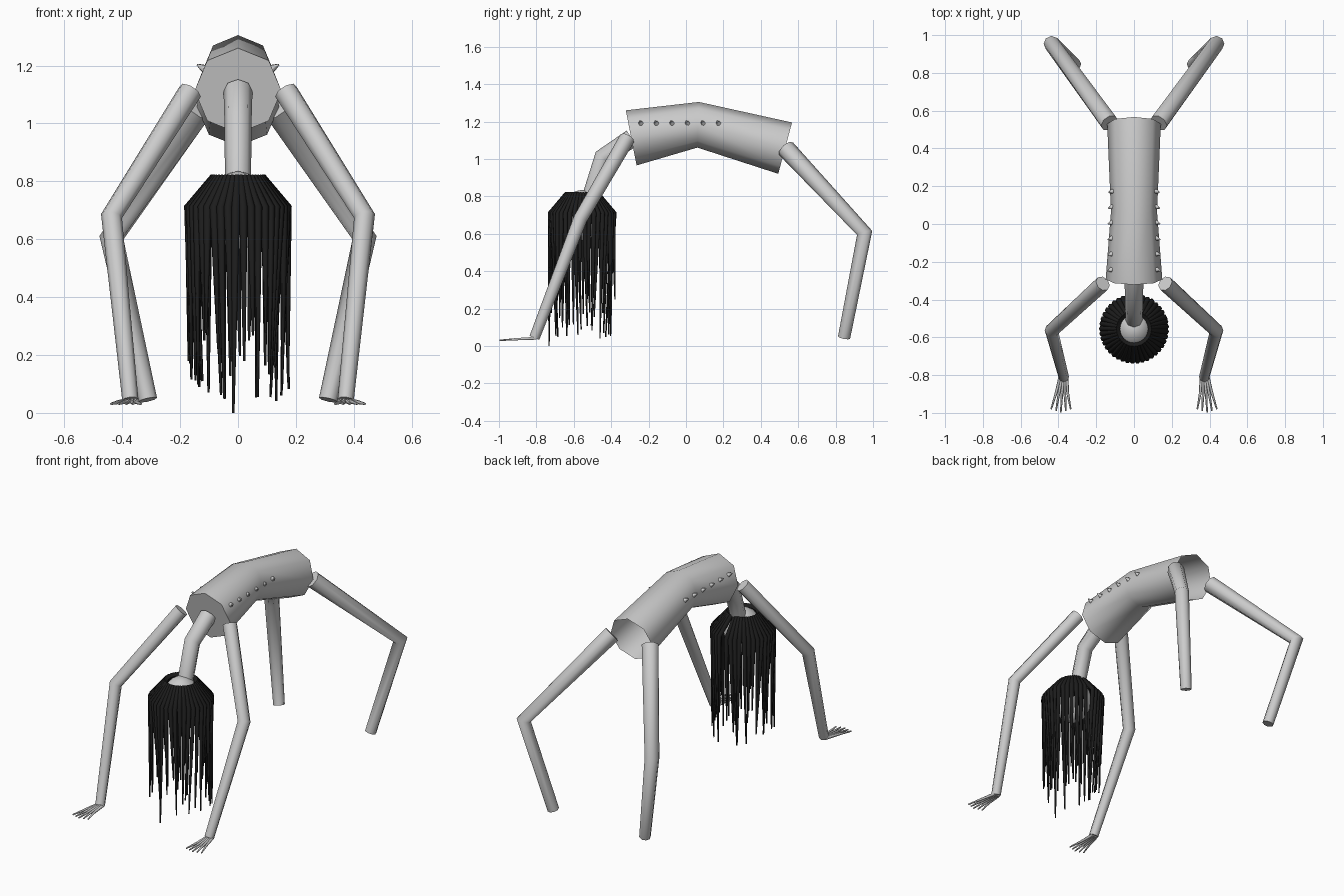
import bpy, bmesh, math, random
from mathutils import Vector, Matrix

if "Cube" in bpy.data.objects:
    bpy.data.objects.remove(bpy.data.objects["Cube"])

random.seed(7)
dark = bpy.data.materials.new("hair_black")
dark.diffuse_color = (0.012, 0.012, 0.012, 1)
dark.use_nodes = True
dark.node_tree.nodes["Principled BSDF"].inputs["Base Color"].default_value = dark.diffuse_color


def finish(bm, name, mat=None):
    me = bpy.data.meshes.new(name)
    bm.to_mesh(me)
    bm.free()
    for p in me.polygons:
        p.use_smooth = True
    me.set_sharp_from_angle(angle=math.radians(62))
    ob = bpy.data.objects.new(name, me)
    bpy.context.collection.objects.link(ob)
    if mat:
        me.materials.append(mat)
    return ob


def tube(bm, pts, radii, sides=8, cap_start=True, cap_end=True):
    """Tapered tube along a short polyline, mitred at its joints."""
    pts = [Vector(p) for p in pts]
    rings = []
    for i, p in enumerate(pts):
        a = (p - pts[i - 1]).normalized() if i else Vector()
        b = (pts[i + 1] - p).normalized() if i < len(pts) - 1 else Vector()
        t = (a + b).normalized()
        ref = Vector((1, 0, 0))
        u = (ref - t * ref.dot(t)).normalized()
        v = t.cross(u)
        rings.append([bm.verts.new(p + radii[i] * (u * math.cos(w) + v * math.sin(w)))
                      for w in (2 * math.pi * k / sides for k in range(sides))])
    for r, s in zip(rings, rings[1:]):
        for k in range(sides):
            n = (k + 1) % sides
            bm.faces.new((r[k], r[n], s[n], s[k]))
    if cap_start:
        bm.faces.new(rings[0][::-1])
    if cap_end:
        bm.faces.new(rings[-1])


# Arched torso, open at the rear
bm = bmesh.new()
tube(bm, [(0, -0.293, 1.113), (0, 0.065, 1.183), (0, 0.53, 1.058)],
     [0.15, 0.122, 0.142], cap_end=False)
finish(bm, "torso")

# Bent neck
bm = bmesh.new()
tube(bm, [(0, -0.29, 1.11), (0, -0.445, 1.01), (0, -0.51, 0.80)], [0.05, 0.047, 0.045])
finish(bm, "neck")

# Hanging head
bm = bmesh.new()
bmesh.ops.create_uvsphere(bm, u_segments=16, v_segments=10, radius=1,
                          matrix=Matrix.Translation((0, -0.555, 0.70))
                          @ Matrix.Diagonal((0.105, 0.115, 0.135, 1)))
finish(bm, "head")

# Hair strands falling around the head, with a narrow parting at the back
bm = bmesh.new()
count = 40
for i in range(count):
    w = math.radians(92 + 342 * i / (count - 1))
    c, s = math.cos(w), math.sin(w)
    rt = random.uniform(0.13, 0.185)
    wt = w + random.uniform(-0.12, 0.12)
    tip = 0.0 if i == count // 2 else random.uniform(0.04, 0.28)
    tube(bm, [(0.083 * c, -0.555 + 0.083 * s, 0.815),
              (0.172 * c, -0.555 + 0.172 * s, 0.71),
              (rt * math.cos(wt), -0.555 + rt * math.sin(wt), tip)],
         [0.014, 0.015, 0.004], sides=6)
finish(bm, "hair", dark)

# Limbs, fingers and rib studs on both sides
for m, side in ((-1, "left"), (1, "right")):
    bm = bmesh.new()
    tube(bm, [(m * 0.165, -0.315, 1.11), (m * 0.437, -0.565, 0.68), (m * 0.372, -0.81, 0.045)],
         [0.042, 0.037, 0.028])
    finish(bm, side + "_arm")

    bm = bmesh.new()
    tube(bm, [(m * 0.13, 0.535, 1.055), (m * 0.437, 0.955, 0.605), (m * 0.312, 0.845, 0.045)],
         [0.05, 0.042, 0.033])
    finish(bm, side + "_leg")

    bm = bmesh.new()
    for k in range(5):
        f = k - 2
        tube(bm, [(m * (0.373 + 0.008 * f), -0.80, 0.042),
                  (m * (0.382 + 0.016 * f), -0.90, 0.037),
                  (m * (0.387 + 0.026 * f), -0.997 + 0.008 * abs(f), 0.031)],
             [0.009, 0.007, 0.004], sides=6)
    finish(bm, side + "_fingers")

    bm = bmesh.new()
    for k in range(6):
        y = -0.245 + 0.083 * k
        x = 0.119 - 0.006 * k / 5
        tube(bm, [(m * x, y + 0.004, 1.19), (m * (x + 0.022), y - 0.004, 1.203)],
             [0.014, 0.003], sides=6)
    finish(bm, side + "_rib_studs")
